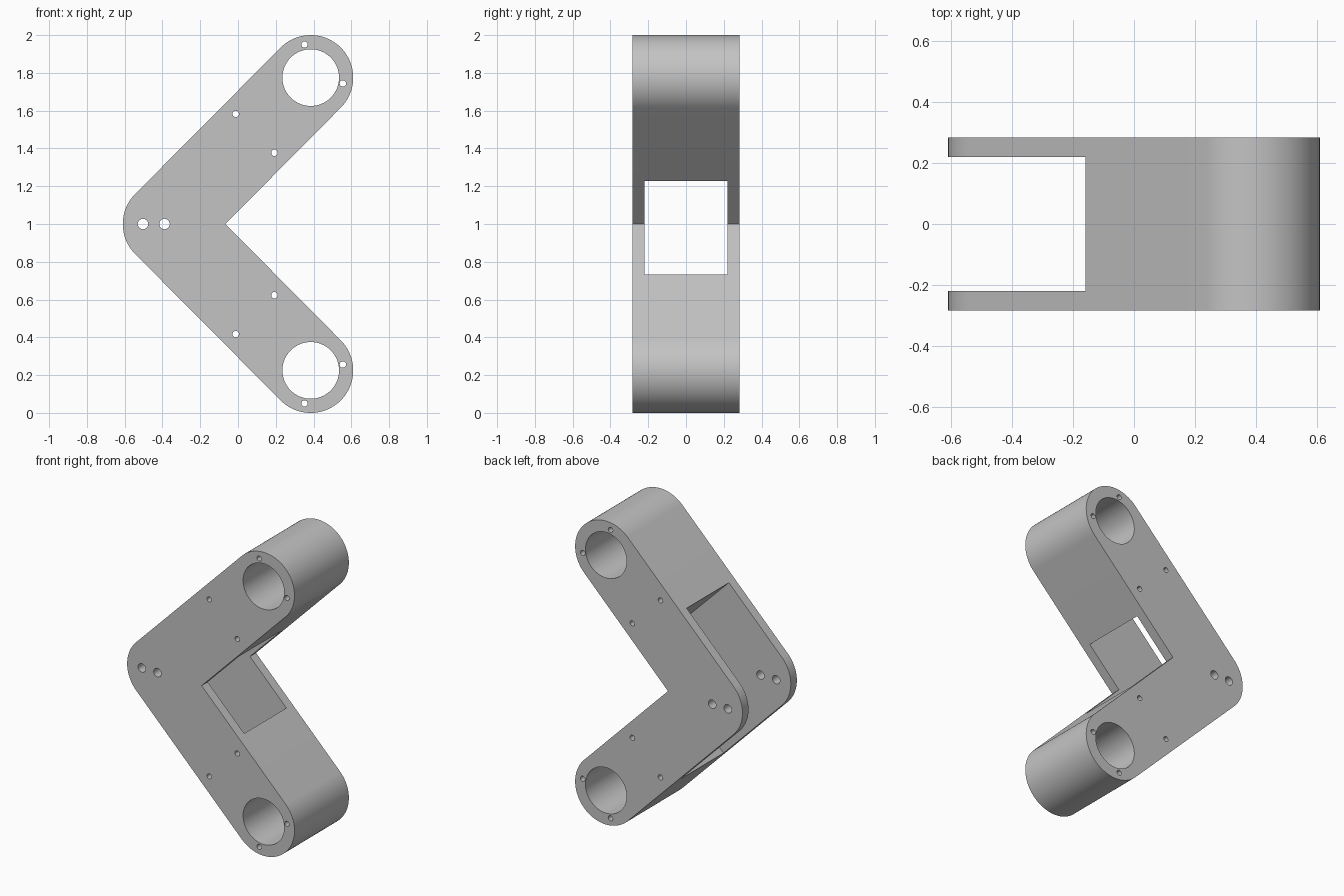
import bpy, bmesh
from math import radians, cos, sin, pi
from mathutils import Vector

if "Cube" in bpy.data.objects:
    bpy.data.objects.remove(bpy.data.objects["Cube"])

HALF_WIDTH, SLOT_HALF = 0.283, 0.22
R, X_END, MID, REACH = 0.225, 0.385, 1.0, 0.775

grey = bpy.data.materials.new("plain_grey")
grey.use_nodes = True
COLOUR = (0.55, 0.55, 0.55, 1)
grey.diffuse_color = COLOUR
grey.node_tree.nodes["Principled BSDF"].inputs["Base Color"].default_value = COLOUR


def arc(cx, cz, r, start, end, steps):
    angles = [radians(start + (end - start) * i / steps) for i in range(steps + 1)]
    return [(cx + r * cos(a), cz + r * sin(a)) for a in angles]


def prism(name, outline, half):
    """Extrude an x-z outline along y."""
    bm = bmesh.new()
    face = bm.faces.new([bm.verts.new((x, -half, z)) for x, z in outline])
    moved = bmesh.ops.extrude_face_region(bm, geom=[face])["geom"]
    verts = [v for v in moved if isinstance(v, bmesh.types.BMVert)]
    bmesh.ops.translate(bm, verts=verts, vec=Vector((0, 2 * half, 0)))
    bmesh.ops.recalc_face_normals(bm, faces=bm.faces)
    mesh = bpy.data.meshes.new(name)
    bm.to_mesh(mesh)
    bm.free()
    mesh.materials.append(grey)
    obj = bpy.data.objects.new(name, mesh)
    bpy.context.collection.objects.link(obj)
    return obj


def cut(target, cutter):
    cutter.hide_render = True
    bpy.context.view_layer.objects.active = target
    mod = target.modifiers.new("cut", "BOOLEAN")
    mod.operation, mod.solver, mod.object = "DIFFERENCE", "EXACT", cutter
    bpy.ops.object.modifier_apply(modifier=mod.name)
    bpy.data.objects.remove(cutter)


# Bent bracket: two arms with round ends and a rounded elbow
outline = arc(X_END, MID + REACH, R, -45, 135, 40)
outline += arc(-X_END, MID, R, 135, 225, 20)
outline += arc(X_END, MID - REACH, R, 225, 405, 40)
outline.append((-X_END + R * 2 ** 0.5, MID))
bracket = prism("bent_bracket", outline, HALF_WIDTH)

# Slot at the elbow, leaving two side plates; its ends are square to the arms
u_low, u_high, v_low, v_high = -0.1, 1.388, 0.533, 2.1
slot = [((u - v) / 2, (u + v) / 2) for u, v in
        ((u_low, v_low), (u_high, v_low), (u_high, v_high), (u_low, v_high))]
cut(bracket, prism("slot_cutter", slot, SLOT_HALF))

# Bearing bores and screw holes, mirrored on both arms
arm_holes = [(X_END, REACH, 0.15, 64), (0.352, 0.95, 0.017, 16), (0.555, 0.744, 0.017, 16),
             (-0.012, 0.583, 0.017, 16), (0.193, 0.377, 0.017, 16)]
holes = [(x, MID + side * h, r, n) for x, h, r, n in arm_holes for side in (1, -1)]
# Elbow pin holes
holes += [(x, MID, 0.028, 20) for x in (-0.503, -0.389)]
for x, z, r, n in holes:
    circle = arc(x, z, r, 0, 360, n)[:-1]
    cut(bracket, prism("hole_cutter", circle, HALF_WIDTH + 0.1))

# Smooth curved walls, crisp rims
bpy.ops.object.select_all(action="DESELECT")
bracket.select_set(True)
bpy.context.view_layer.objects.active = bracket
bpy.ops.object.shade_smooth_by_angle(angle=radians(30))
